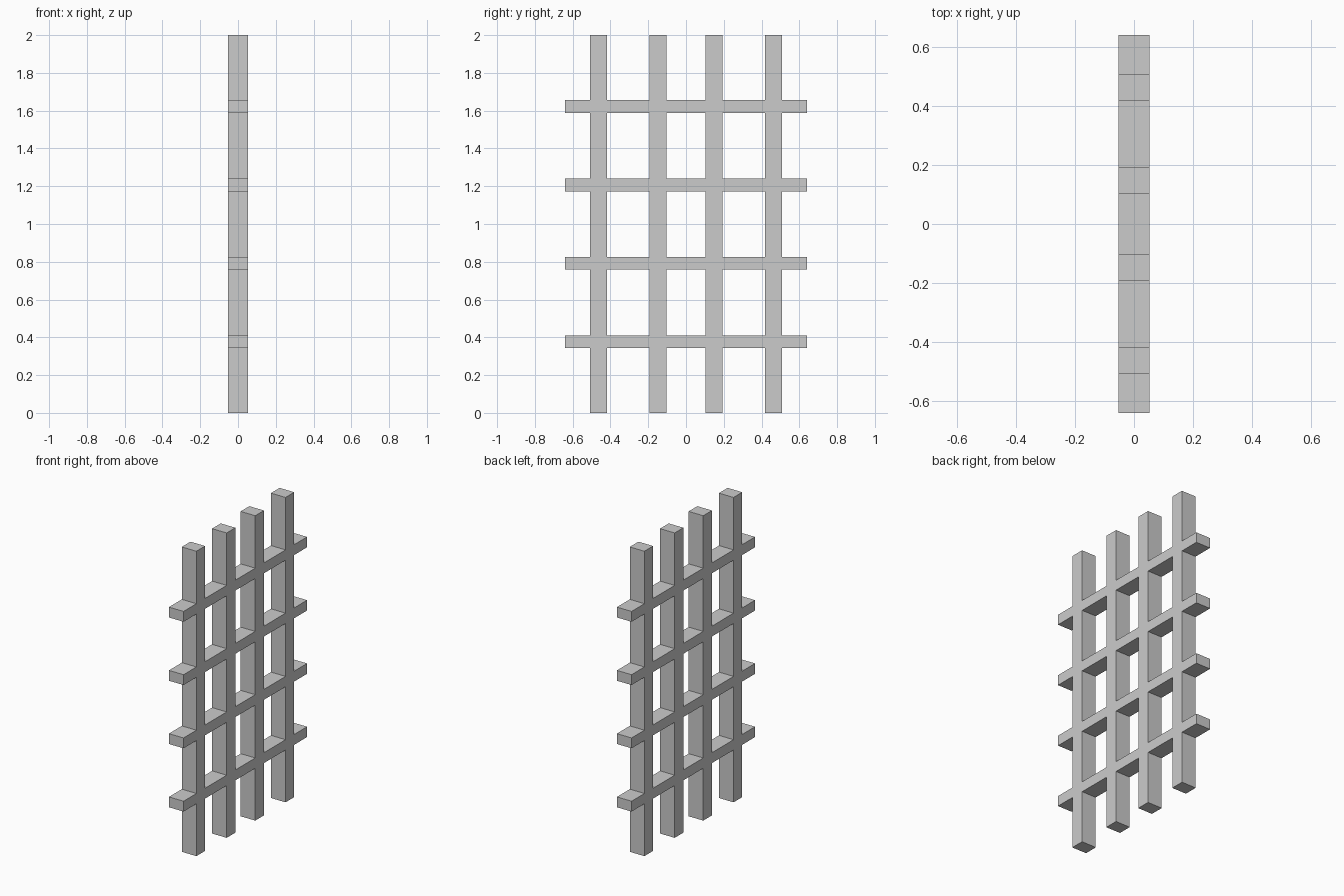
import bpy

if "Cube" in bpy.data.objects:
    bpy.data.objects.remove(bpy.data.objects["Cube"])

DEPTH = 0.106


def box(name, location, size):
    bpy.ops.mesh.primitive_cube_add(size=1, location=location)
    ob = bpy.context.object
    ob.name = name
    ob.scale = size
    bpy.ops.object.transform_apply(location=False, rotation=False, scale=True)
    return ob


# Upright posts
for i, y in enumerate((-0.462, -0.148, 0.148, 0.462)):
    box(f"upright_post_{i + 1}", (0, y, 1.0), (DEPTH, 0.09, 2.0))

# Cross rails
for i in range(4):
    box(f"cross_rail_{i + 1}", (0, 0, 0.377 + i * 0.415), (DEPTH, 1.28, 0.068))
